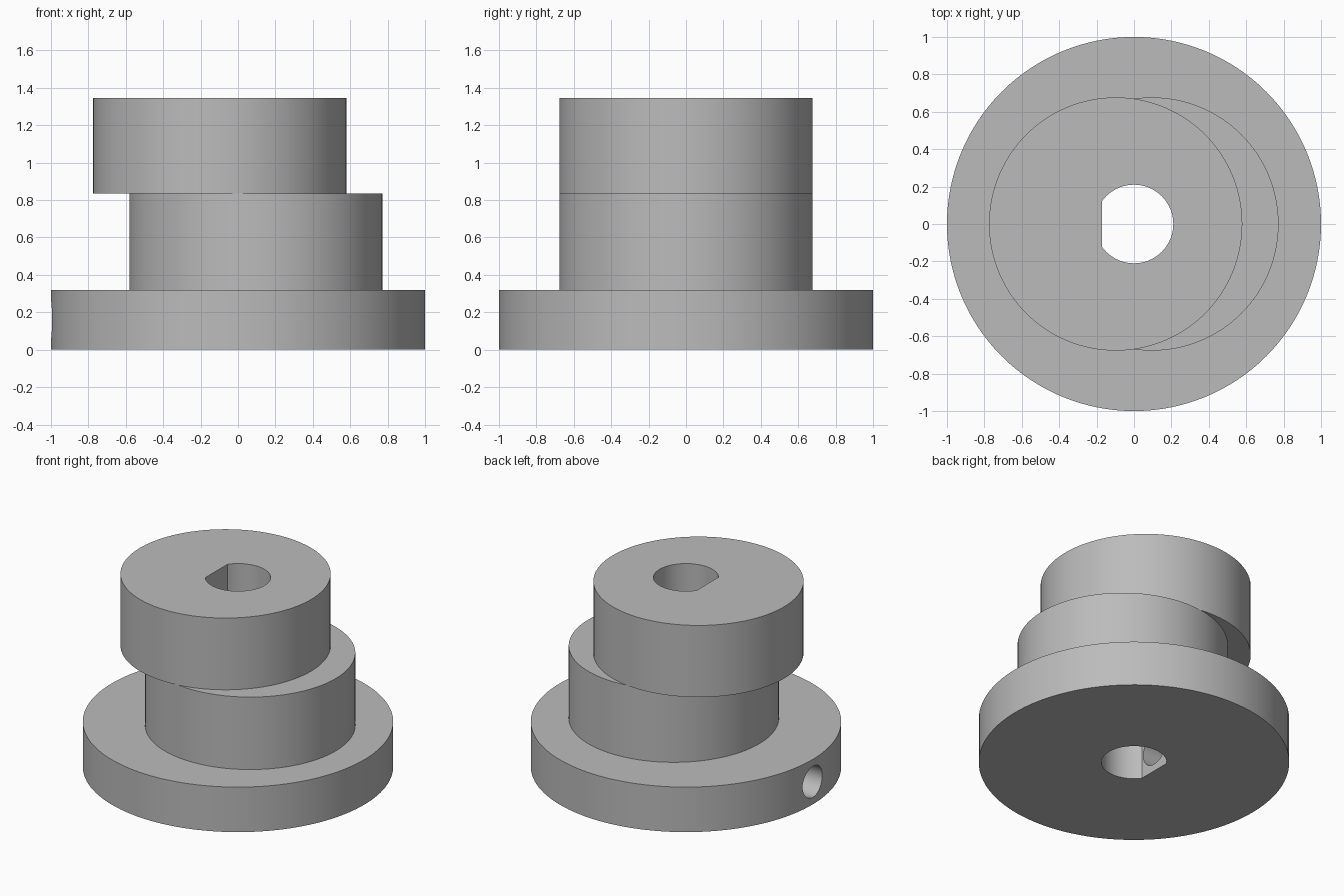
import bpy, bmesh
from math import acos, cos, sin, pi, radians

cube = bpy.data.objects.get("Cube")
if cube:
    bpy.data.objects.remove(cube, do_unlink=True)

# Single plain metal colour
grey = bpy.data.materials.new("machined grey")
grey.use_nodes = True
colour = (0.5, 0.5, 0.5, 1)
grey.diffuse_color = colour
grey.node_tree.nodes["Principled BSDF"].inputs["Base Color"].default_value = colour


def prism(name, profile, z0, z1):
    """Extrude a closed xy profile from z0 to z1."""
    bm = bmesh.new()
    face = bm.faces.new([bm.verts.new((x, y, z0)) for x, y in profile])
    top = bmesh.ops.extrude_face_region(bm, geom=[face])["geom"]
    verts = [v for v in top if isinstance(v, bmesh.types.BMVert)]
    bmesh.ops.translate(bm, verts=verts, vec=(0, 0, z1 - z0))
    bmesh.ops.recalc_face_normals(bm, faces=bm.faces)
    mesh = bpy.data.meshes.new(name)
    bm.to_mesh(mesh)
    bm.free()
    mesh.materials.append(grey)
    obj = bpy.data.objects.new(name, mesh)
    bpy.context.collection.objects.link(obj)
    return obj


def circle(radius, cx=0, n=128):
    return [(cx + radius * cos(2 * pi * i / n), radius * sin(2 * pi * i / n))
            for i in range(n)]


def activate(obj):
    bpy.ops.object.select_all(action="DESELECT")
    obj.select_set(True)
    bpy.context.view_layer.objects.active = obj


def cut(obj, cutter):
    mod = obj.modifiers.new("cut", "BOOLEAN")
    mod.operation = "DIFFERENCE"
    mod.solver = "EXACT"
    mod.object = cutter
    activate(obj)
    bpy.ops.object.modifier_apply(modifier=mod.name)


# Base flange and two cams offset to opposite sides
flange = prism("base_flange", circle(1), 0, 0.32)
lower = prism("lower_cam", circle(0.677, 0.096), 0.32, 0.835)
upper = prism("upper_cam", circle(0.677, -0.098), 0.835, 1.345)

# D-shaped shaft bore, its flat facing -x
bore_radius, flat_x = 0.21, -0.17
limit, steps = acos(flat_x / bore_radius), 72
angles = [-limit + 2 * limit * i / steps for i in range(steps + 1)]
bore = prism("bore_cutter", [(bore_radius * cos(a), bore_radius * sin(a))
                             for a in angles], -0.2, 1.6)

# Radial set screw hole, from the rim through to the bore flat
screw = prism("screw_hole_cutter", circle(0.11, n=48), 0, 1.1)
screw.rotation_euler.y = -pi / 2
screw.location = (-0.05, 0, 0.16)
bpy.context.view_layer.update()

for part in (flange, lower, upper):
    cut(part, bore)
cut(flange, screw)

for part in (flange, lower, upper):
    activate(part)
    bpy.ops.object.shade_smooth_by_angle(angle=radians(30))

for cutter in (bore, screw):
    cutter.hide_render = True
    bpy.data.objects.remove(cutter, do_unlink=True)
